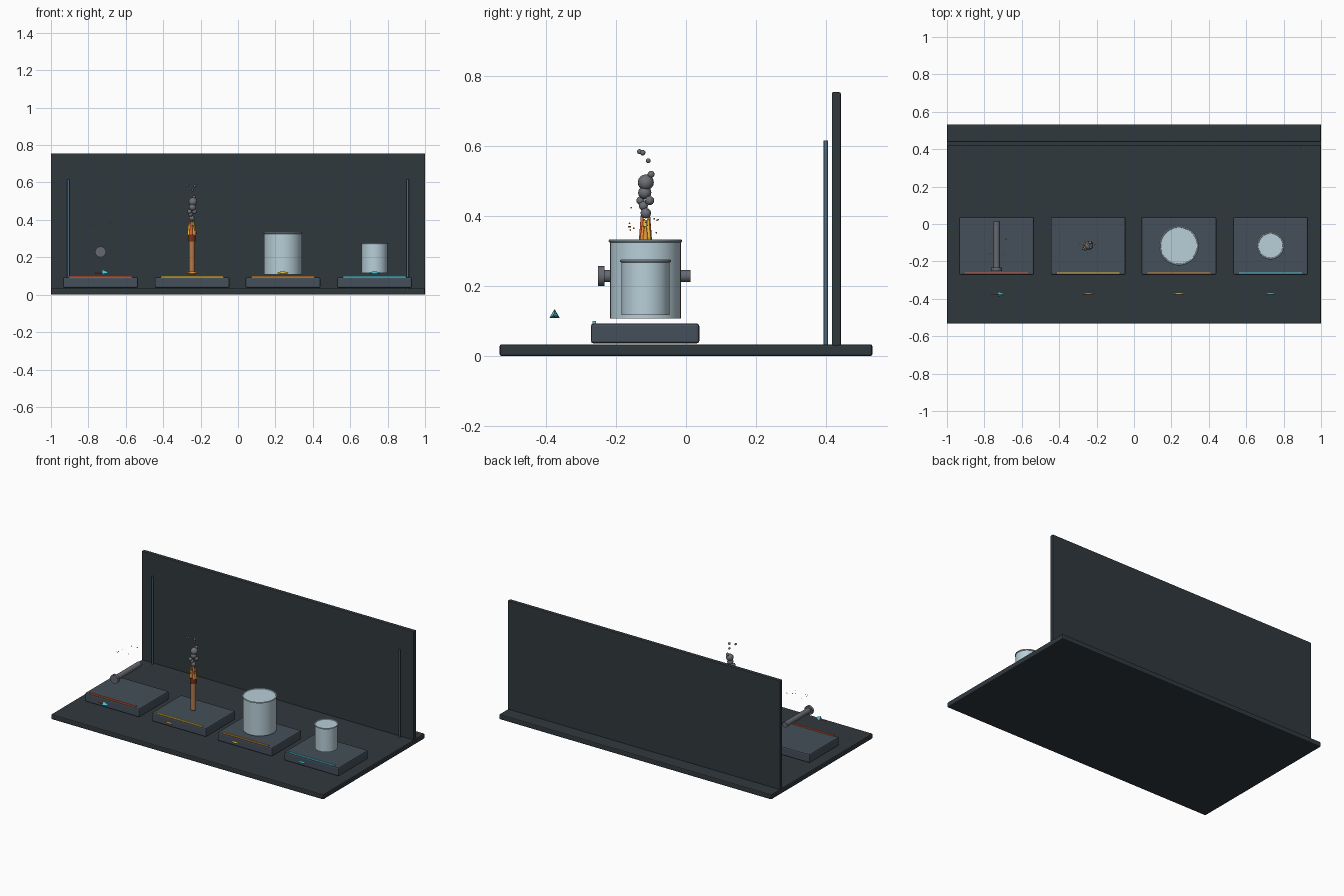
import bpy, math, random
from mathutils import Vector

if "Cube" in bpy.data.objects:
    bpy.data.objects.remove(bpy.data.objects["Cube"])

random.seed(4)
PI = math.pi


def mat(name, r, g, b):
    m = bpy.data.materials.new(name)
    m.diffuse_color = (r, g, b, 1)
    m.use_nodes = True
    m.node_tree.nodes["Principled BSDF"].inputs["Base Color"].default_value = m.diffuse_color
    return m


DARK = mat("dark_board", 0.030, 0.040, 0.048)
SLATE = mat("slate", 0.060, 0.078, 0.100)
TUBE = mat("tube_blue", 0.08, 0.15, 0.21)
GLASS = mat("pale_glass", 0.48, 0.62, 0.69)
STEEL = mat("steel", 0.13, 0.14, 0.16)
WOOD = mat("wood", 0.45, 0.19, 0.07)
TIP = mat("match_tip", 0.16, 0.03, 0.015)
SMOKE = mat("smoke", 0.15, 0.16, 0.18)
RED = mat("red_orange", 0.75, 0.13, 0.05)
YELLOW = mat("yellow", 0.85, 0.55, 0.05)
ORANGE = mat("orange", 0.80, 0.30, 0.04)
CYAN = mat("cyan", 0.08, 0.62, 0.75)


def finish(name, m, smooth=True):
    o = bpy.context.object
    o.name = name
    o.data.materials.append(m)
    if smooth:
        bpy.ops.object.shade_smooth_by_angle()
    return o


def box(name, x, y, z, m, bevel=0.0):
    """Box from (min, max) ranges."""
    bpy.ops.mesh.primitive_cube_add(size=1, location=[sum(r) / 2 for r in (x, y, z)])
    o = bpy.context.object
    o.scale = [r[1] - r[0] for r in (x, y, z)]
    bpy.ops.object.transform_apply(location=False, rotation=False)
    if bevel:
        b = o.modifiers.new("bevel", 'BEVEL')
        b.width, b.segments = bevel, 2
    return finish(name, m, False)


def rod(name, p0, p1, r0, m, r1=None, n=32):
    """Cylinder or cone between two points."""
    a, b = Vector(p0), Vector(p1)
    d = b - a
    bpy.ops.mesh.primitive_cone_add(
        vertices=n, radius1=r0, radius2=r0 if r1 is None else r1,
        depth=d.length, location=(a + b) / 2,
        rotation=d.to_track_quat('Z', 'Y').to_euler())
    return finish(name, m, n > 8)


def ball(name, p, r, m, scale=(1, 1, 1), n=12):
    bpy.ops.mesh.primitive_uv_sphere_add(segments=n, ring_count=max(4, n // 2),
                                         radius=r, location=p)
    bpy.context.object.scale = scale
    return finish(name, m)


def jar(name, x, y, r, z0, z1):
    rod(name + "_body", (x, y, z0), (x, y, z1 - 0.004), r, GLASS, n=48)
    bpy.ops.mesh.primitive_torus_add(major_radius=r, minor_radius=0.0045,
                                     major_segments=48, minor_segments=8,
                                     location=(x, y, z1 - 0.0045))
    finish(name + "_rim", GLASS)


# Base board, back panel and its two side tubes
box("base_board", (-1, 1), (-0.533, 0.533), (0, 0.034), DARK, 0.006)
box("back_panel", (-1, 1), (0.417, 0.443), (0.03, 0.755), DARK, 0.004)
for side, x in (("left", -0.907), ("right", 0.907)):
    rod(side + "_panel_tube", (x, 0.40, 0.034), (x, 0.40, 0.617), 0.006, TUBE, n=16)

# Four display plinths with coloured front strips
stations = zip((-0.735, -0.245, 0.24, 0.73), (RED, YELLOW, ORANGE, CYAN))
for i, (x, m) in enumerate(stations, 1):
    box(f"plinth_{i}", (x - 0.2, x + 0.2), (-0.272, 0.038), (0.036, 0.094), SLATE, 0.008)
    box(f"plinth_strip_{i}", (x - 0.168, x + 0.168), (-0.267, -0.258),
        (0.092, 0.101), m)

Y = -0.116

# Station 1: steel nail lying front to back, with sparks
nx, nz = -0.735, 0.229
rod("nail_shaft", (nx, -0.236, nz), (nx, 0.013, nz), 0.0175, STEEL)
rod("nail_head", (nx, -0.251, nz), (nx, -0.233, nz), 0.029, STEEL)
for i in range(9):
    ball(f"nail_spark_{i}", (nx + random.uniform(-0.06, 0.06),
         Y + random.uniform(-0.055, 0.055), random.uniform(0.35, 0.40)),
         0.0025, ORANGE, n=6)

# Station 2: upright match with flame and smoke
mx = -0.247
rod("match_stick", (mx, Y, 0.107), (mx, Y, 0.29), 0.016, WOOD, n=24)
rod("match_tip", (mx, Y, 0.285), (mx, Y, 0.322), 0.021, TIP, n=24)
for i in range(7):
    a = i * 2 * PI / 7
    h = 0.05 + 0.02 * (i % 3)
    px, py = mx + 0.016 * math.cos(a), Y + 0.010 * math.sin(a)
    rod(f"flame_tongue_{i}", (px, py, 0.318), (px, py, 0.322 + h), 0.010,
        (ORANGE, YELLOW, RED)[i % 3], 0.003, n=12)
rod("flame_core", (mx, Y, 0.32), (mx, Y, 0.39), 0.013, YELLOW, 0.006, n=16)
# x offset, y, z, radius of each smoke puff
puffs = ((0, -0.115, 0.409, 0.015), (-0.012, -0.130, 0.445, 0.012),
         (0.014, -0.104, 0.445, 0.013), (0.004, -0.118, 0.468, 0.019),
         (0.006, -0.115, 0.497, 0.023), (0.012, -0.100, 0.520, 0.010),
         (-0.006, -0.122, 0.430, 0.013), (0.004, -0.108, 0.559, 0.007),
         (-0.025, -0.133, 0.585, 0.007), (0.016, -0.124, 0.582, 0.008))
for i, (dx, y, z, r) in enumerate(puffs):
    ball(f"smoke_puff_{i}", (mx + dx, y, z), r, SMOKE, n=16)
for i in range(8):
    ball(f"ember_{i}", (mx + random.uniform(-0.05, 0.05),
         Y + random.uniform(-0.05, 0.05), random.uniform(0.35, 0.43)),
         0.0025, YELLOW, n=6)

# Stations 3 and 4: pale jars
jar("large_jar", 0.24, Y, 0.101, 0.108, 0.334)
jar("small_jar", 0.73, Y, 0.069, 0.117, 0.277)

# Small floating markers in front of each plinth
rod("arrow_shaft", (-0.765, -0.373, 0.116), (-0.725, -0.373, 0.116), 0.004, RED, n=12)
rod("arrow_head", (-0.727, -0.376, 0.118), (-0.685, -0.376, 0.118), 0.017, CYAN, 0.0, n=3)
for name, x, m in (("orange", -0.245, ORANGE), ("yellow", 0.24, YELLOW), ("cyan", 0.73, CYAN)):
    ball(name + "_marker", (x, -0.373, 0.117), 0.03, m, (1, 0.2, 0.22), n=16)
